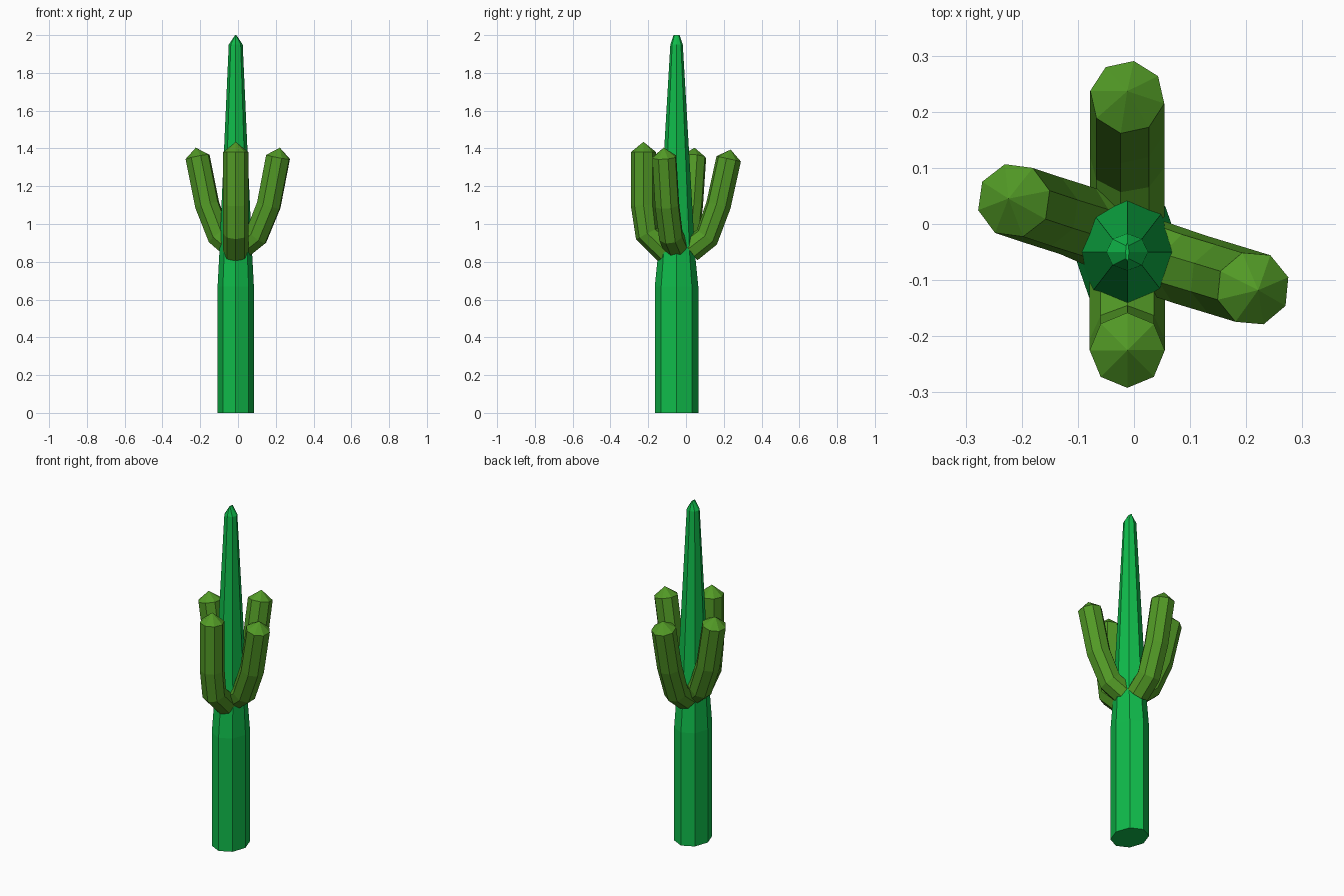
import bpy, bmesh, math
from mathutils import Vector

cube = bpy.data.objects.get("Cube")
if cube:
    bpy.data.objects.remove(cube, do_unlink=True)

SIDES = 8


def material(name, color):
    mat = bpy.data.materials.new(name)
    mat.use_nodes = True
    mat.diffuse_color = color
    mat.node_tree.nodes["Principled BSDF"].inputs["Base Color"].default_value = color
    return mat


def loft(name, rings, mat, tip=None):
    """Bridge rings of points, then close the ends flat or with a point."""
    bm = bmesh.new()
    loops = [[bm.verts.new(p) for p in ring] for ring in rings]
    for low, high in zip(loops, loops[1:]):
        for i in range(SIDES):
            j = (i + 1) % SIDES
            bm.faces.new((low[i], low[j], high[j], high[i]))
    bm.faces.new(loops[0][::-1])
    if tip is None:
        bm.faces.new(loops[-1])
    else:
        apex = bm.verts.new(tip)
        for i in range(SIDES):
            bm.faces.new((loops[-1][i], loops[-1][(i + 1) % SIDES], apex))
    bmesh.ops.recalc_face_normals(bm, faces=bm.faces[:])
    mesh = bpy.data.meshes.new(name)
    bm.to_mesh(mesh)
    bm.free()
    mesh.materials.append(mat)
    obj = bpy.data.objects.new(name, mesh)
    bpy.context.collection.objects.link(obj)
    return obj


def ring(center, u, v, ru, rv, twist=0.0):
    angles = [math.radians(twist) + math.tau * i / SIDES for i in range(SIDES)]
    return [center + u * ru * math.cos(a) + v * rv * math.sin(a) for a in angles]


def arm(name, path, radius, twist, tip_height, mat):
    """Sweep an eight-sided section along a bent path and cap it with a cone."""
    pts = [Vector(p) for p in path]
    out = pts[-1] - pts[0]
    out.z = 0
    side = Vector((0, 0, 1)).cross(out.normalized())
    rings = []
    for i, p in enumerate(pts):
        before = (p - pts[i - 1]).normalized() if i else Vector()
        after = (pts[i + 1] - p).normalized() if i + 1 < len(pts) else Vector()
        tangent = (before + after).normalized()
        rings.append(ring(p, side.cross(tangent), side, radius, radius, twist))
    return loft(name, rings, mat, pts[-1] + tangent * tip_height)


trunk_green = material("trunk green", (0.005, 0.5, 0.07, 1))
arm_green = material("arm olive green", (0.084, 0.32, 0.019, 1))

# Trunk: straight base, shoulder, long taper and a short ridge tip
X, Y = Vector((1, 0, 0)), Vector((0, 1, 0))
profile = [(0, 0.096, 0.115), (0.67, 0.096, 0.115), (0.84, 0.087, 0.098),
           (1.95, 0.037, 0.033), (2.0, 0.003, 0.016)]
loft("trunk", [ring(Vector((-0.012, -0.05, z)), X, Y, rx, ry)
               for z, rx, ry in profile], trunk_green)

# Four upturned arms
arm("front_arm", [(-0.012, -0.10, 0.85), (-0.012, -0.205, 0.95),
                  (-0.012, -0.225, 1.1), (-0.012, -0.225, 1.38)],
    0.067, 0, 0.055, arm_green)
arm("back_arm", [(-0.012, 0.02, 0.86), (-0.012, 0.11, 0.93),
                 (-0.012, 0.172, 1.1), (-0.012, 0.226, 1.345)],
    0.067, -10, 0.05, arm_green)
arm("left_arm", [(0.01, -0.05, 0.87), (0.097, -0.08, 0.937),
                 (0.163, -0.1, 1.1), (0.212, -0.115, 1.355)],
    0.067, -10, 0.05, arm_green)
arm("right_arm", [(-0.02, -0.03, 0.87), (-0.1, 0.005, 0.937),
                  (-0.163, 0.025, 1.1), (-0.214, 0.042, 1.355)],
    0.067, -10, 0.05, arm_green)
